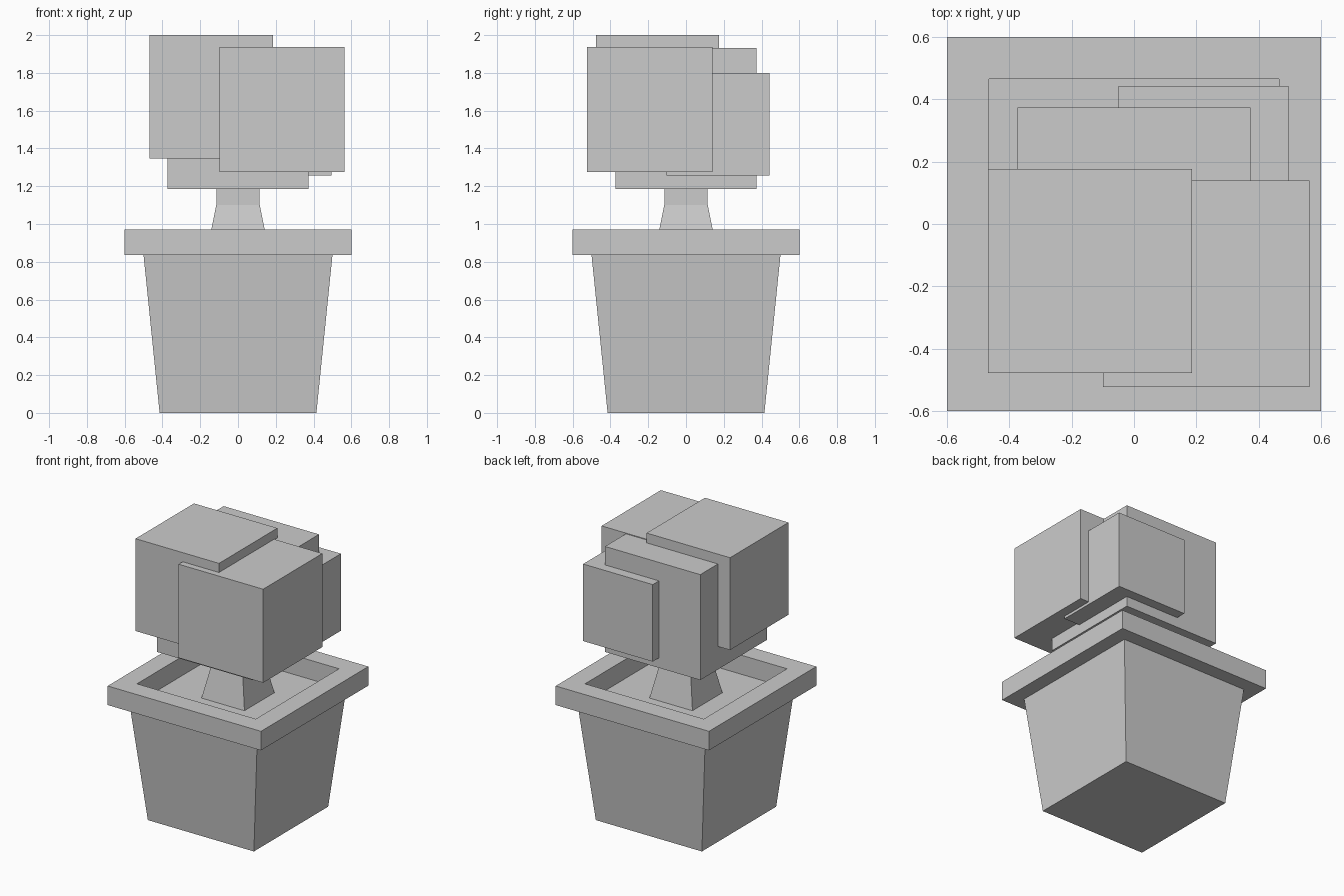
import bpy

if "Cube" in bpy.data.objects:
    bpy.data.objects.remove(bpy.data.objects["Cube"])


def add_mesh(name, verts, faces):
    mesh = bpy.data.meshes.new(name)
    mesh.from_pydata(verts, [], faces)
    mesh.update()
    obj = bpy.data.objects.new(name, mesh)
    bpy.context.collection.objects.link(obj)
    return obj


def square_loft(name, rings, closed=False):
    """Loft square rings given as (half width, z); cap the ends or close the loop."""
    verts = [(sx * h, sy * h, z) for h, z in rings
             for sx, sy in ((-1, -1), (1, -1), (1, 1), (-1, 1))]
    n = len(rings)
    faces = []
    for r in range(n if closed else n - 1):
        a, b = 4 * r, 4 * ((r + 1) % n)
        for i in range(4):
            j = (i + 1) % 4
            faces.append((a + i, a + j, b + j, b + i))
    if not closed:
        faces += [(3, 2, 1, 0), tuple(range(4 * n - 4, 4 * n))]
    return add_mesh(name, verts, faces)


def cube(name, center, size):
    bpy.ops.mesh.primitive_cube_add(size=size, location=center)
    bpy.context.object.name = name


# Tapered pot; its flat top is the soil level
square_loft("pot", [(0.415, 0), (0.5, 0.835)])

# Square rim ring with a recessed opening
square_loft("pot_rim", [(0.465, 0.835), (0.6, 0.835), (0.6, 0.97), (0.465, 0.97)], closed=True)

# Trunk, flared at the base
square_loft("trunk", [(0.168, 0.835), (0.115, 1.1), (0.115, 1.25)])

# Overlapping foliage blocks
cube("foliage_center", (0, 0, 1.558), 0.746)
cube("foliage_front_left", (-0.141, -0.151, 1.674), 0.653)
cube("foliage_front_right", (0.232, -0.192, 1.605), 0.662)
cube("foliage_back_right", (0.223, 0.17, 1.528), 0.545)
